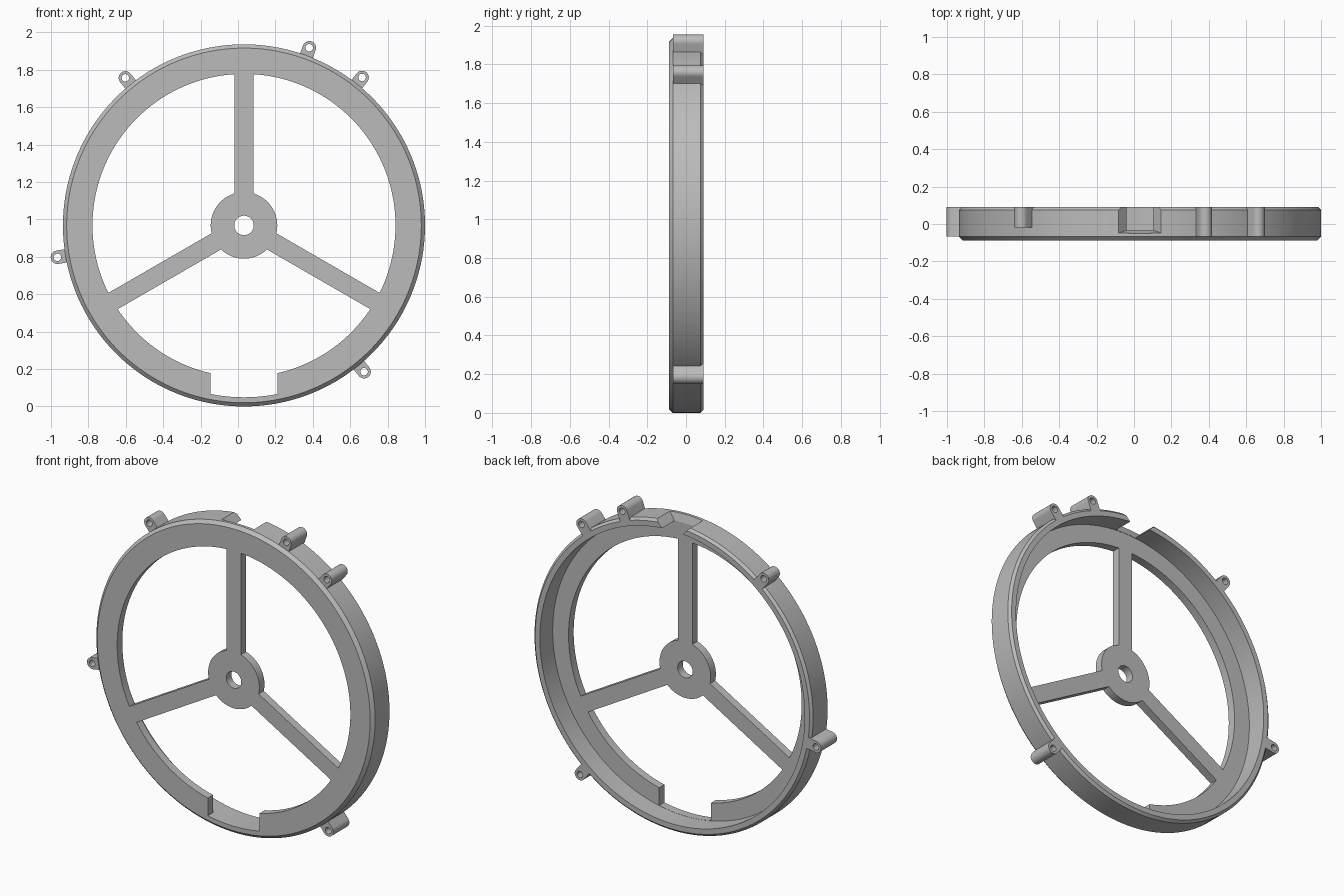
import bpy, bmesh
from math import sin, cos, asin, radians, tau, pi

if "Cube" in bpy.data.objects:
    bpy.data.objects.remove(bpy.data.objects["Cube"])

CX, CZ = 0.032, 0.968            # ring centre
FRONT, BACK = -0.088, 0.09       # depth limits
WEB = -0.037                     # back of the front web
R_OUT, R_WALL, R_WEB = 0.968, 0.92, 0.81
HUB_R, BORE_R, SPOKE_W = 0.178, 0.052, 0.1
LUG_R, LUG_HOLE, LUG_DIST = 0.036, 0.02, 1.012

grey = bpy.data.materials.new("plain grey")
grey.use_nodes = True
colour = (0.5, 0.5, 0.5, 1)
grey.diffuse_color = colour
grey.node_tree.nodes["Principled BSDF"].inputs["Base Color"].default_value = colour


def make_object(name, bm):
    bmesh.ops.remove_doubles(bm, verts=bm.verts, dist=1e-5)
    bmesh.ops.recalc_face_normals(bm, faces=bm.faces)
    mesh = bpy.data.meshes.new(name)
    bm.to_mesh(mesh)
    bm.free()
    mesh.materials.append(grey)
    obj = bpy.data.objects.new(name, mesh)
    bpy.context.collection.objects.link(obj)
    return obj


def smooth(obj):
    obj.data.shade_smooth()
    obj.data.set_sharp_from_angle(angle=radians(30))


def arc(radius, start, end, steps, x=0, z=0):
    angles = [start + (end - start) * i / steps for i in range(steps + 1)]
    return [(x + radius * cos(a), z + radius * sin(a)) for a in angles]


def slab(name, loops, y0, y1):
    """Extrude closed outlines (holes included) along y."""
    curve = bpy.data.curves.new(name, "CURVE")
    curve.dimensions = "2D"
    curve.fill_mode = "BOTH"
    curve.extrude = (y1 - y0) / 2
    for loop in loops:
        spline = curve.splines.new("POLY")
        spline.points.add(len(loop) - 1)
        for point, (x, z) in zip(spline.points, loop):
            point.co = (x, z, 0, 1)
        spline.use_cyclic_u = True
    helper = bpy.data.objects.new(name, curve)
    temp = bpy.data.meshes.new_from_object(helper)
    bm = bmesh.new()
    bm.from_mesh(temp)
    for v in bm.verts:
        x, z, y = v.co
        v.co = (x + CX, (y0 + y1) / 2 - y, z + CZ)
    bpy.data.objects.remove(helper)
    bpy.data.curves.remove(curve)
    bpy.data.meshes.remove(temp)
    return make_object(name, bm)


def cut(obj, cutter):
    mod = obj.modifiers.new("cut", "BOOLEAN")
    mod.operation = "DIFFERENCE"
    mod.solver = "EXACT"
    mod.object = cutter
    bpy.context.view_layer.update()
    graph = bpy.context.evaluated_depsgraph_get()
    result = bpy.data.meshes.new_from_object(obj.evaluated_get(graph))
    obj.modifiers.clear()
    obj.data = result
    bpy.data.objects.remove(cutter)


# Ring: L-shaped section with chamfered outer edges, turned about y
section = [(R_WEB, FRONT), (R_OUT - 0.02, FRONT), (R_OUT, FRONT + 0.02),
           (R_OUT, BACK - 0.015), (R_OUT - 0.015, BACK), (R_WALL, BACK),
           (R_WALL, WEB), (R_WEB, WEB)]
SEGMENTS = 180
bm = bmesh.new()
rings = [[bm.verts.new((CX + r * cos(tau * i / SEGMENTS), y, CZ + r * sin(tau * i / SEGMENTS)))
          for r, y in section] for i in range(SEGMENTS)]
for i in range(SEGMENTS):
    a, b = rings[i - 1], rings[i]
    for j in range(len(section)):
        bm.faces.new((a[j - 1], a[j], b[j], b[j - 1]))
ring = make_object("ring", bm)

# Bottom gap in the front web
half = asin(0.18 / R_WALL)
gap = arc(R_WALL - 0.001, -pi / 2 - half, -pi / 2 + half, 12)
gap += [(gap[-1][0], -0.7), (gap[0][0], -0.7)]
cut(ring, slab("gap_cutter", [gap], FRONT - 0.05, WEB + 0.03))

# Flared notch through the top of the wall
bm = bmesh.new()
ends = []
for r in (0.9, 1.0):
    t = (r - R_WALL) / (R_OUT - R_WALL)
    w, y = 0.075 + 0.045 * t, -0.035 - 0.015 * t
    ends.append([bm.verts.new((CX + sx * w, yy, CZ + r))
                 for sx, yy in ((-1, y), (1, y), (1, 0.15), (-1, 0.15))])
low, high = ends
bm.faces.new(low)
bm.faces.new(high)
for j in range(4):
    bm.faces.new((low[j - 1], low[j], high[j], high[j - 1]))
cut(ring, make_object("notch_cutter", bm))
smooth(ring)

# Hub and three spokes as one outline with a bore
outline = []
h = SPOKE_W / 2
bite = asin(h / HUB_R)
for k in range(3):
    a = pi / 2 + k * tau / 3
    for side in (-1, 1):
        r = R_WEB + 0.001
        outline.append((r * cos(a) - side * h * sin(a), r * sin(a) + side * h * cos(a)))
    outline += arc(HUB_R, a + bite, a + tau / 3 - bite, 24)
bore = arc(BORE_R, 0, tau, 48)[:-1]
smooth(slab("hub_and_spokes", [outline, bore], FRONT, WEB))

# Rounded lugs with screw holes around the rim: (angle, front depth)
lugs = [(69.8, -0.068), (51.4, -0.068), (128.8, -0.02), (189.7, -0.068), (-50.6, -0.068)]
for n, (degrees, y0) in enumerate(lugs, 1):
    a = radians(degrees)
    x, z = LUG_DIST * cos(a), LUG_DIST * sin(a)
    body = arc(LUG_R, a - pi / 2, a + pi / 2, 16, x, z)
    for side in (1, -1):
        r = 0.95
        body.append((r * cos(a) - side * LUG_R * sin(a), r * sin(a) + side * LUG_R * cos(a)))
    hole = arc(LUG_HOLE, 0, tau, 24, x, z)[:-1]
    smooth(slab(f"lug_{n}", [body, hole], y0, BACK))
